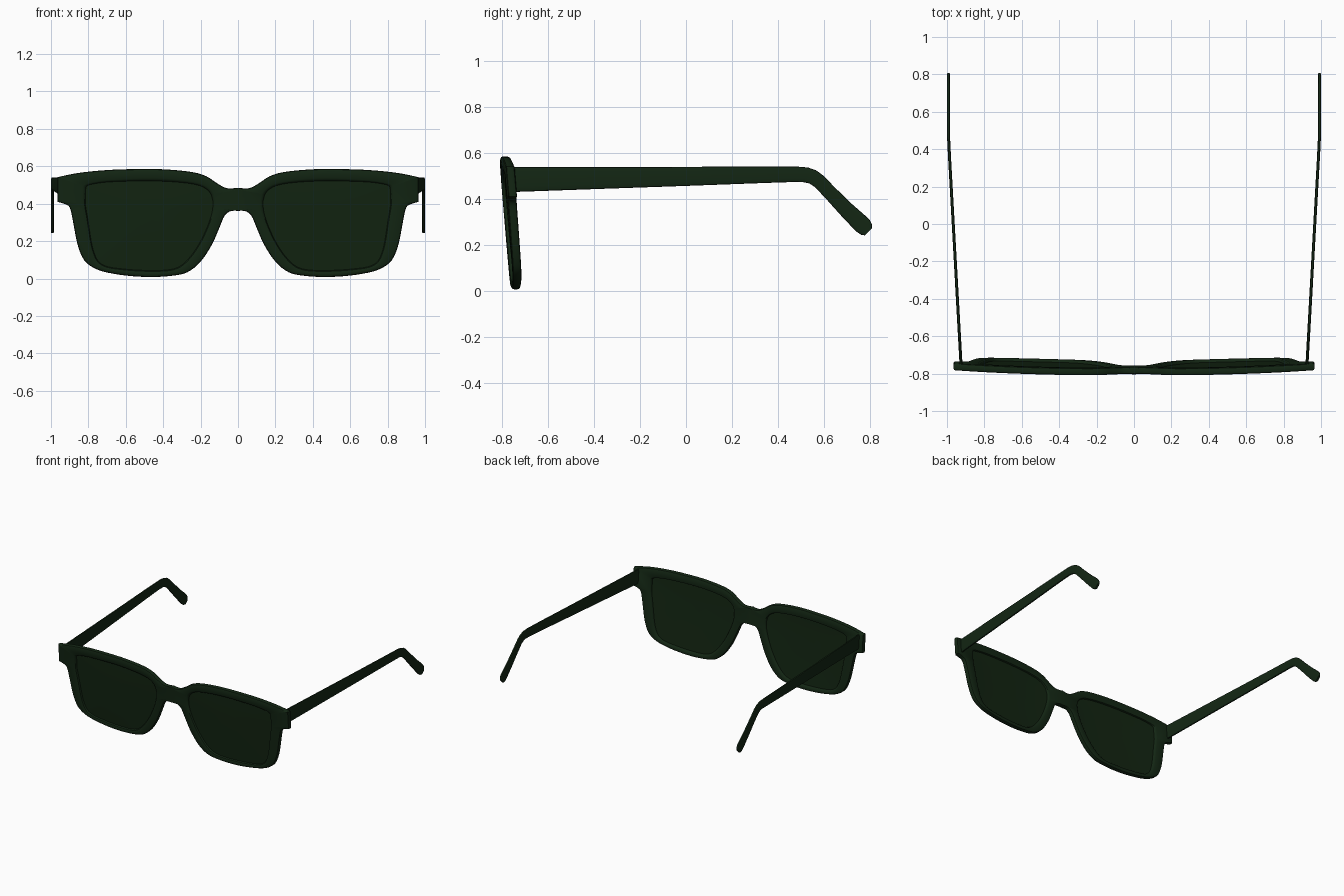
import bpy, bmesh, math
from mathutils import Vector

if "Cube" in bpy.data.objects:
    bpy.data.objects.remove(bpy.data.objects["Cube"])


def material(name, color):
    m = bpy.data.materials.new(name)
    m.diffuse_color = (*color, 1)
    m.use_nodes = True
    m.node_tree.nodes["Principled BSDF"].inputs["Base Color"].default_value = m.diffuse_color
    return m


FRAME_MAT = material("dark green frame", (0.0065, 0.0195, 0.0068))
LENS_MAT = material("dark green lens", (0.0062, 0.0180, 0.0058))


def spline(pts, steps=4, closed=False):
    """Catmull-Rom samples through 2D points."""
    p = [Vector(q) for q in pts]
    n = len(p)
    get = (lambda i: p[i % n]) if closed else (lambda i: p[max(0, min(n - 1, i))])
    out = []
    for i in range(n if closed else n - 1):
        a, b, c, d = get(i - 1), get(i), get(i + 1), get(i + 2)
        for k in range(steps):
            t = k / steps
            out.append(0.5 * (2 * b + (c - a) * t + (2 * a - 5 * b + 4 * c - d) * t * t
                              + (3 * b - a - 3 * c + d) * t ** 3))
    if not closed:
        out.append(p[-1].copy())
    return out


def front_y(x, z):
    """Tilted and slightly bowed surface the front lies on."""
    return -0.745 - 0.082 * z + 0.028 * x * x


def finish(bm, name, mat, angle=40):
    bmesh.ops.recalc_face_normals(bm, faces=bm.faces)
    me = bpy.data.meshes.new(name)
    bm.to_mesh(me)
    bm.free()
    me.materials.append(mat)
    ob = bpy.data.objects.new(name, me)
    bpy.context.collection.objects.link(ob)
    bpy.ops.object.select_all(action='DESELECT')
    ob.select_set(True)
    bpy.context.view_layer.objects.active = ob
    bpy.ops.object.shade_smooth_by_angle(angle=math.radians(angle))
    mod = ob.modifiers.new("mirror", 'MIRROR')
    mod.merge_threshold = 0.0005
    return ob


def loft(bm, rings, closed):
    """Quads between consecutive closed rings."""
    v = [[bm.verts.new(c) for c in r] for r in rings]
    for i in range(len(v) if closed else len(v) - 1):
        a, b = v[i], v[(i + 1) % len(v)]
        for j in range(len(a)):
            k = (j + 1) % len(a)
            bm.faces.new((a[j], a[k], b[k], b[j]))
    return v


# Half outline of the front: brow, hinge corner, lower rim, bridge middle
brow = spline([(0, .485), (.06, .483), (.11, .508), (.17, .547), (.25, .570), (.40, .584),
               (.55, .585), (.70, .580), (.85, .565), (.965, .542)])
lower = spline([(.965, .41), (.925, .398), (.90, .38), (.885, .32), (.86, .19), (.83, .11),
                (.79, .068), (.72, .037), (.60, .016), (.47, .008), (.35, .015), (.27, .034),
                (.20, .09), (.14, .18), (.10, .27), (.072, .335), (.04, .36), (0, .362)])
outer = brow + lower + [Vector((0, .40)), Vector((0, .44))]
opening = spline([(.82, .47), (.80, .30), (.77, .14), (.72, .072), (.60, .050), (.45, .043),
                  (.34, .053), (.27, .10), (.20, .20), (.145, .33), (.135, .42), (.165, .475),
                  (.24, .505), (.40, .520), (.60, .520), (.76, .508)], 5, True)
CENTER = Vector((.46, .36))


def on_opening(p):
    """Point of the lens opening in the direction of p."""
    d = (p - CENTER).normalized()
    for a, b in zip(opening, opening[1:] + opening[:1]):
        e, w = b - a, a - CENTER
        den = d.x * e.y - d.y * e.x
        if abs(den) < 1e-9:
            continue
        t = (w.x * e.y - w.y * e.x) / den
        s = (w.x * d.y - w.y * d.x) / den
        if t > 0 and -1e-6 <= s <= 1 + 1e-6:
            return CENTER + d * t
    return opening[0]


# Front frame: rounded section swept round the opening, mirrored at the bridge
H, R, RI = .019, .011, .016
bm = bmesh.new()
rings = []
for i, o in enumerate(outer):
    tan = (outer[(i + 1) % len(outer)] - outer[i - 1]).normalized()
    inward = Vector((tan.y, -tan.x))
    c = on_opening(o)
    out = (o - c).normalized()
    ring = []
    for base, vec, off, y in (
            (o, inward, R, -H), (o, inward, .3 * R, -H + .3 * R), (o, inward, 0, -H + R),
            (o, inward, 0, H - R), (o, inward, .3 * R, H - .3 * R), (o, inward, R, H),
            (c, out, RI, H), (c, out, .3 * RI, H - .004), (c, out, 0, H - .012),
            (c, out, 0, -H + .012), (c, out, .3 * RI, -H + .004), (c, out, RI, -H)):
        q = base + vec * off
        x = 0 if (base is o and o.x < 1e-5) else q.x
        ring.append((x, front_y(q.x, q.y) + y, q.y))
    rings.append(ring)
loft(bm, rings, True)
bmesh.ops.delete(bm, geom=[f for f in bm.faces if all(abs(v.co.x) < 1e-5 for v in f.verts)],
                 context='FACES')
finish(bm, "front_frame", FRAME_MAT)

# Lenses: thin gently domed plates set inside the openings
bm = bmesh.new()
T = .004
for side in (-1, 1):
    rs = []
    for k in (1.01, .75, .5, .25):
        r = []
        for p in opening:
            q = CENTER + (p - CENTER) * k
            r.append((q.x, front_y(q.x, q.y) + side * T - .004 * (1 - k * k), q.y))
        rs.append(r)
    v = loft(bm, rs, False)
    bm.faces.new(v[-1])
    if side < 0:
        rim = v[0]
    else:
        for j in range(len(rim)):
            k = (j + 1) % len(rim)
            bm.faces.new((rim[j], rim[k], v[0][k], v[0][j]))
finish(bm, "lens", LENS_MAT)

# Temple arms: flat rounded bar bending down behind the ear
# each entry: top edge (y, z), bottom edge (y, z)
sections = [(-.765, .540, -.765, .430), (-.40, .540, -.40, .443), (0, .540, 0, .457),
            (.35, .541, .35, .470), (.48, .541, .47, .474), (.53, .537, .51, .473),
            (.565, .525, .535, .468), (.595, .503, .56, .452), (.65, .447, .61, .399),
            (.72, .379, .67, .332), (.775, .331, .72, .279), (.798, .309, .742, .257),
            (.808, .290, .760, .245), (.807, .272, .776, .242)]
bm = bmesh.new()
rings = []
N = 16
for y1, z1, y2, z2 in sections:
    ring = []
    for j in range(N):
        a = 2 * math.pi * j / N
        cs, sn = math.cos(a), math.sin(a)
        u = math.copysign(abs(cs) ** .6, cs)
        w = math.copysign(abs(sn) ** .5, sn)
        y = (y1 + y2) / 2 + u * (y1 - y2) / 2
        z = (z1 + z2) / 2 + u * (z1 - z2) / 2
        x = .924 + .068 * min(1, (y + .765) / 1.225)
        ring.append((x + w * .008, y, z))
    rings.append(ring)
v = loft(bm, rings, False)
bm.faces.new(v[0])
bm.faces.new(v[-1])
finish(bm, "temple_arm", FRAME_MAT, 50)
